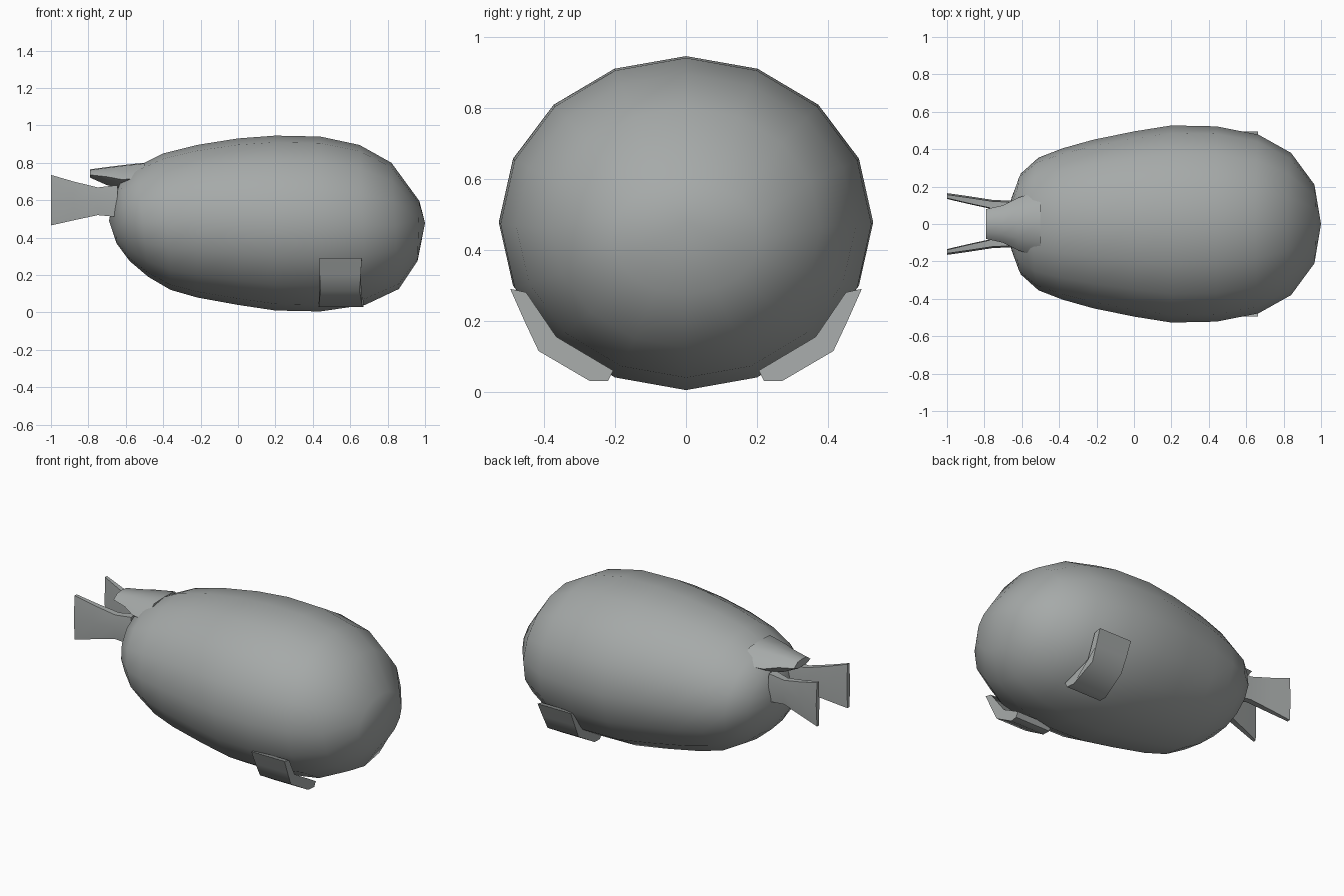
import bpy, bmesh, math

if "Cube" in bpy.data.objects:
    bpy.data.objects.remove(bpy.data.objects["Cube"])

grey = bpy.data.materials.new("soft_grey")
grey.diffuse_color = (0.38, 0.40, 0.395, 1)
grey.use_nodes = True
grey.node_tree.nodes["Principled BSDF"].inputs["Base Color"].default_value = grey.diffuse_color


def loft(name, rings, start=None, end=None, angle=180):
    """Skin a list of equal point rings; ends close with a pole or a flat cap."""
    bm = bmesh.new()
    loops = [[bm.verts.new(p) for p in r] for r in rings]
    n = len(loops[0])
    for a, b in zip(loops, loops[1:]):
        for i in range(n):
            j = (i + 1) % n
            bm.faces.new((a[i], a[j], b[j], b[i]))
    for loop, pole in ((loops[0], start), (loops[-1], end)):
        if pole:
            v = bm.verts.new(pole)
            for i in range(n):
                bm.faces.new((loop[i], loop[(i + 1) % n], v))
        else:
            bm.faces.new(loop)
    bmesh.ops.recalc_face_normals(bm, faces=bm.faces)
    me = bpy.data.meshes.new(name)
    bm.to_mesh(me)
    bm.free()
    me.materials.append(grey)
    ob = bpy.data.objects.new(name, me)
    bpy.context.collection.objects.link(ob)
    bpy.ops.object.select_all(action='DESELECT')
    ob.select_set(True)
    bpy.context.view_layer.objects.active = ob
    bpy.ops.object.shade_smooth_by_angle(angle=math.radians(angle))
    return ob


# Egg-shaped body: top x, top z, bottom x, bottom z, half width
profile = [
    (-.66, .62, -.65, .37, .14), (-.63, .71, -.58, .275, .27),
    (-.54, .78, -.48, .19, .355), (-.40, .85, -.36, .12, .405),
    (-.22, .895, -.22, .08, .45), (0, .93, 0, .04, .495),
    (.20, .945, .20, .01, .527), (.44, .94, .44, .005, .522),
    (.65, .895, .68, .04, .478), (.82, .80, .86, .125, .38),
    (.97, .595, .96, .275, .21)]
rings = []
for xt, zt, xb, zb, w in profile:
    ring = []
    for i in range(16):
        a = math.tau * i / 16
        c = math.cos(a)
        ring.append(((xt + xb) / 2 + c * (xt - xb) / 2, w * math.sin(a),
                     (zt + zb) / 2 + c * (zt - zb) / 2))
    rings.append(ring)
loft("body", rings, start=(-.69, 0, .49), end=(1.0, 0, .477))

# Short tail flap on the upper back: x, half width, middle top, side z, bottom z
flap = []
for x, w, top, side, low in ((-.79, .08, .765, .735, .72), (-.70, .10, .777, .725, .68),
                             (-.62, .14, .787, .71, .66), (-.50, .18, .80, .72, .66)):
    flap.append([(x, -w, side), (x, -w * .55, top - .004), (x, 0, top), (x, w * .55, top - .004),
                 (x, w, side), (x, w * .5, low), (x, -w * .5, low)])
loft("tail_flap", flap, angle=60)

# Flared tail fins and folded foot pads, one on each side
for s, side in ((-1, "right"), (1, "left")):
    fin = []
    for x, y0, y1, z0, z1 in ((-1.0, .138, .165, .465, .735), (-.88, .11, .148, .492, .70),
                              (-.75, .082, .128, .52, .668), (-.645, .06, .125, .51, .68)):
        m = (z0 + z1) / 2
        fin.append([(x, s * y, z) for y, z in
                    ((y0, z0), (y1 - .008, z0), (y1, m), (y1 - .008, z1), (y0, z1), (y0 - .004, m))])
    loft("tail_fin_" + side, fin, angle=50)

    section = [(.495, .29), (.455, .20), (.415, .115), (.27, .03), (.22, .03),
               (.205, .06), (.365, .155), (.45, .28)]
    edge = [(.437, .662), (.437, .656), (.44, .65), (.432, .665), (.43, .672),
            (.43, .672), (.45, .64), (.437, .662)]
    pad = [[(e[k], s * y, z) for (y, z), e in zip(section, edge)] for k in (0, 1)]
    loft("foot_pad_" + side, pad, angle=50)
